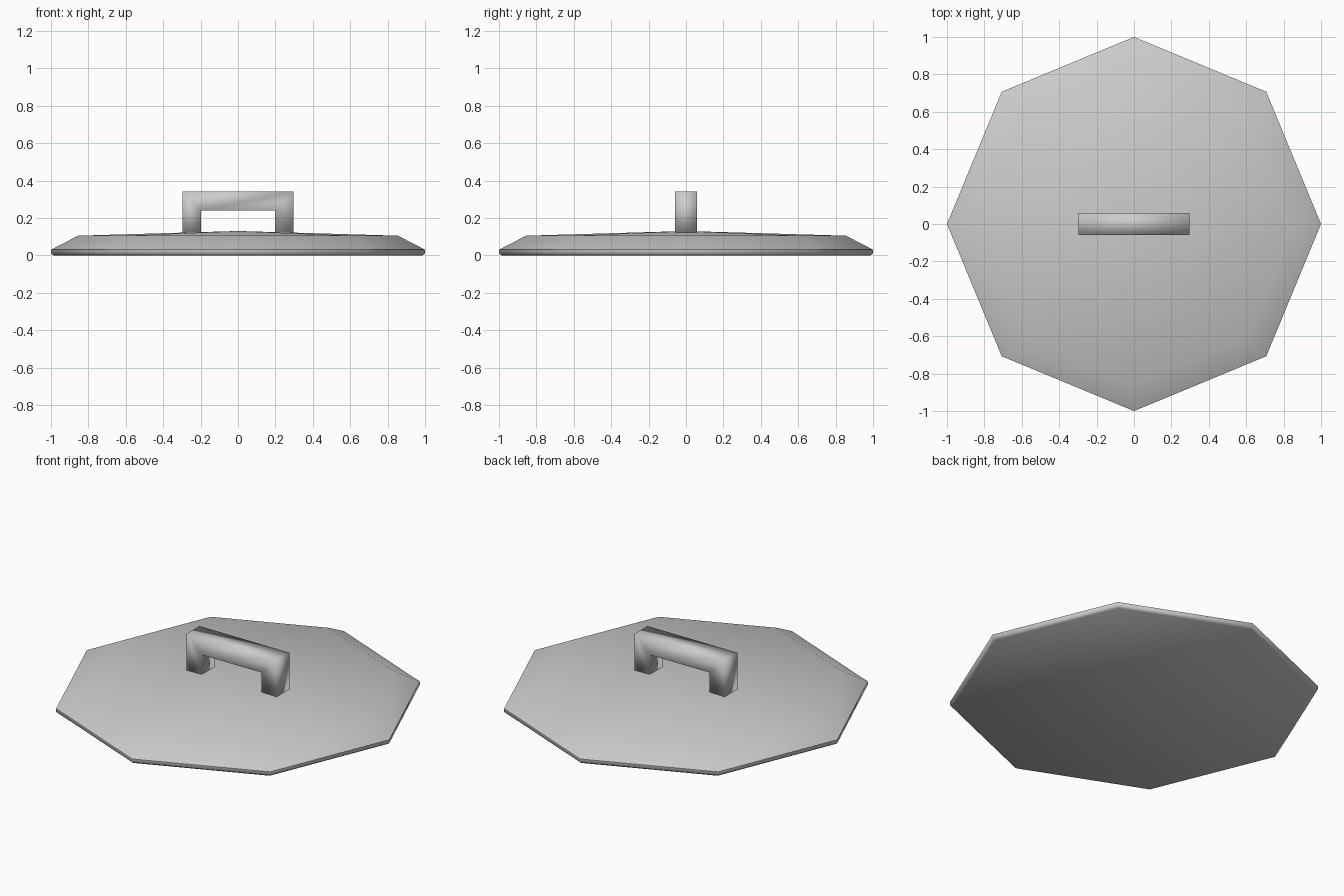
import bpy, bmesh, math

if "Cube" in bpy.data.objects:
    bpy.data.objects.remove(bpy.data.objects["Cube"])


def finish(bm, name, angle):
    bmesh.ops.recalc_face_normals(bm, faces=bm.faces[:])
    mesh = bpy.data.meshes.new(name)
    bm.to_mesh(mesh)
    bm.free()
    obj = bpy.data.objects.new(name, mesh)
    bpy.context.collection.objects.link(obj)
    bpy.ops.object.select_all(action='DESELECT')
    obj.select_set(True)
    bpy.context.view_layer.objects.active = obj
    bpy.ops.object.shade_smooth_by_angle(angle=math.radians(angle))
    return obj


# Lid: eight-sided plate with a thin rim, bevelled shoulder and slight crown
SIDES = 8
bm = bmesh.new()
rings = []
for r, z in [(0.985, 0.0), (1.0, 0.01), (1.0, 0.03), (0.855, 0.105)]:
    rings.append([bm.verts.new((r * math.cos(i * math.tau / SIDES),
                                r * math.sin(i * math.tau / SIDES), z))
                  for i in range(SIDES)])
bm.faces.new(rings[0])
for low, high in zip(rings, rings[1:]):
    for i in range(SIDES):
        j = (i + 1) % SIDES
        bm.faces.new((low[i], low[j], high[j], high[i]))
peak = bm.verts.new((0, 0, 0.13))
for i in range(SIDES):
    bm.faces.new((rings[-1][i], rings[-1][(i + 1) % SIDES], peak))
finish(bm, "lid", 60)

# Handle: square section swept along a mitred bracket path (outer and inner edge)
outer = [(-0.297, 0.115), (-0.297, 0.34), (0.297, 0.34), (0.297, 0.115)]
inner = [(-0.197, 0.115), (-0.197, 0.24), (0.197, 0.24), (0.197, 0.115)]
bm = bmesh.new()
loops = [[bm.verts.new((x, y, z)) for (x, z), y in
          ((o, -0.06), (o, 0.06), (i, 0.06), (i, -0.06))]
         for o, i in zip(outer, inner)]
for a, b in zip(loops, loops[1:]):
    for k in range(4):
        n = (k + 1) % 4
        bm.faces.new((a[k], a[n], b[n], b[k]))
bm.faces.new(loops[0])
bm.faces.new(loops[-1])
finish(bm, "handle", 100)
